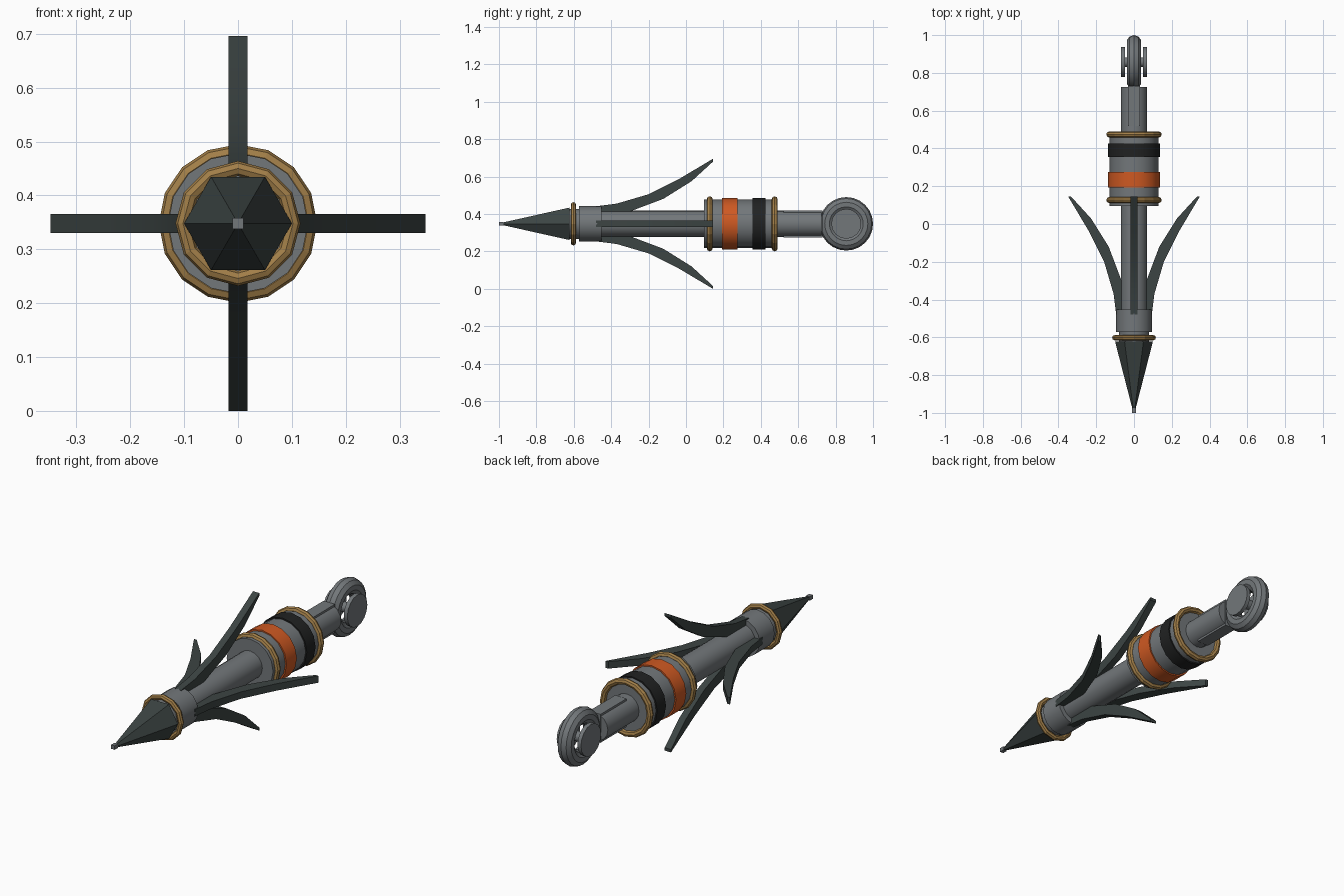
import bpy, bmesh, math
from mathutils import Matrix, Vector

default = bpy.data.objects.get("Cube")
if default:
    bpy.data.objects.remove(default, do_unlink=True)

AXIS = Matrix.Translation((0, 0, 0.348))  # centre line runs along y


def material(name, rgb, rough=0.6):
    mat = bpy.data.materials.new(name)
    mat.use_nodes = True
    mat.diffuse_color = (*rgb, 1)
    bsdf = mat.node_tree.nodes["Principled BSDF"]
    bsdf.inputs["Base Color"].default_value = (*rgb, 1)
    bsdf.inputs["Roughness"].default_value = rough
    return mat


STEEL = material("steel grey", (0.17, 0.185, 0.195))
DARK = material("dark iron", (0.045, 0.058, 0.056))
BRASS = material("brass", (0.36, 0.21, 0.065))
ORANGE = material("orange", (0.62, 0.1, 0.016))
BLACK = material("black", (0.015, 0.016, 0.016))


def finish(name, bm, mat, smooth=False):
    bmesh.ops.recalc_face_normals(bm, faces=bm.faces)
    mesh = bpy.data.meshes.new(name)
    bm.to_mesh(mesh)
    bm.free()
    mesh.materials.append(mat)
    obj = bpy.data.objects.new(name, mesh)
    bpy.context.collection.objects.link(obj)
    obj.matrix_world = AXIS
    if smooth:
        bpy.ops.object.select_all(action='DESELECT')
        obj.select_set(True)
        bpy.context.view_layer.objects.active = obj
        bpy.ops.object.shade_smooth_by_angle(angle=math.radians(35))
    return obj


def bridge(bm, rings, wrap=False):
    """Join neighbouring vertex rings with quads."""
    n = len(rings[0])
    pairs = list(zip(rings, rings[1:])) + ([(rings[-1], rings[0])] if wrap else [])
    for a, b in pairs:
        for i in range(n):
            j = (i + 1) % n
            bm.faces.new((a[i], a[j], b[j], b[i]))


def turned(name, profile, mat, sides=16, smooth=True):
    """Closed solid turned around the y axis from (y, radius) points."""
    bm = bmesh.new()
    angles = [math.tau * i / sides for i in range(sides)]
    rings = [[bm.verts.new((r * math.cos(a), y, r * math.sin(a))) for a in angles]
             for y, r in profile]
    bridge(bm, rings)
    bm.faces.new(rings[0])
    bm.faces.new(rings[-1])
    return finish(name, bm, mat, smooth)


def torus(name, centre_y, major, minor, mat, sides, tube, turn=None, smooth=False):
    """Ring around y, or around another axis when a turn is given."""
    bm = bmesh.new()
    rings = []
    for i in range(sides):
        a = math.tau * i / sides
        ring = []
        for k in range(tube):
            t = math.tau * k / tube
            r = major + minor * math.cos(t)
            ring.append(bm.verts.new((r * math.cos(a), minor * math.sin(t), r * math.sin(a))))
        rings.append(ring)
    bridge(bm, rings, wrap=True)
    if turn:
        bm.transform(turn)
    bm.transform(Matrix.Translation((0, centre_y, 0)))
    return finish(name, bm, mat, smooth)


def box(name, size, centre, mat):
    bm = bmesh.new()
    bmesh.ops.create_cube(bm, size=1)
    bm.transform(Matrix.Translation(centre) @ Matrix.Diagonal((*size, 1)))
    return finish(name, bm, mat)


def disc(name, radius, depth, centre, mat):
    """Cylinder lying along x."""
    bm = bmesh.new()
    bmesh.ops.create_cone(bm, cap_ends=True, segments=16, radius1=radius,
                          radius2=radius, depth=depth)
    bm.transform(Matrix.Translation(centre) @ Matrix.Rotation(math.pi / 2, 4, 'Y'))
    return finish(name, bm, mat, True)


# Pointed head
turned("spear_head", [(-0.623, 0.1), (-0.98, 0.008)], DARK, 6, False)
box("tip_stud", (0.02, 0.025, 0.02), (0, -0.9875, 0), STEEL)

# Neck, collar and shaft
turned("neck", [(-0.625, 0.08), (-0.56, 0.08)], STEEL)
turned("collar", [(-0.573, 0.095), (-0.453, 0.095)], STEEL)
turned("shaft", [(-0.5, 0.07), (0.12, 0.07)], STEEL)

# Barrel with painted bands
turned("barrel", [(0.095, 0.13), (0.475, 0.13)], STEEL)
turned("orange_band", [(0.193, 0.137), (0.275, 0.137)], ORANGE)
turned("black_band", [(0.355, 0.137), (0.425, 0.137)], BLACK)

# Brass rings
torus("head_ring", -0.602, 0.102, 0.014, BRASS, 12, 8)
torus("barrel_front_ring", 0.127, 0.131, 0.016, BRASS, 16, 8)
torus("barrel_rear_ring", 0.474, 0.131, 0.016, BRASS, 16, 8)

# Rear shaft with key, eye and side discs
turned("rear_shaft", [(0.46, 0.07), (0.725, 0.07)], STEEL)
box("rear_key", (0.064, 0.21, 0.144), (0, 0.625, 0), STEEL)
torus("eye_ring", 0.857, 0.103, 0.04, STEEL, 24, 10,
      Matrix.Rotation(math.pi / 2, 4, 'Z'), True)
for side, label in ((1, "left"), (-1, "right")):
    disc("eye_disc_" + label, 0.08, 0.02, (side * 0.058, 0.857, 0), STEEL)
disc("eye_pin", 0.025, 0.11, (0, 0.857, 0), STEEL)

# Four curved barbs: (radius, y) along the outer and inner edges
OUTER = [(0.094, -0.48), (0.108, -0.37), (0.158, -0.2), (0.238, -0.04), (0.348, 0.145)]
INNER = [(0.05, -0.46), (0.066, -0.3), (0.134, -0.12), (0.228, 0.03), (0.333, 0.145)]
for k, label in enumerate(("left", "top", "right", "bottom")):
    a = math.tau * k / 4
    out = Vector((math.cos(a), 0, math.sin(a)))
    across = Vector((-math.sin(a), 0, math.cos(a))) * 0.0175
    bm = bmesh.new()
    sections = []
    for (ro, yo), (ri, yi) in zip(OUTER, INNER):
        o = out * ro + Vector((0, yo, 0))
        i = out * ri + Vector((0, yi, 0))
        sections.append([bm.verts.new(p) for p in
                         (o - across, o + across, i + across, i - across)])
    bridge(bm, sections)
    bm.faces.new(sections[0])
    bm.faces.new(sections[-1])
    finish("barb_" + label, bm, DARK, True)
